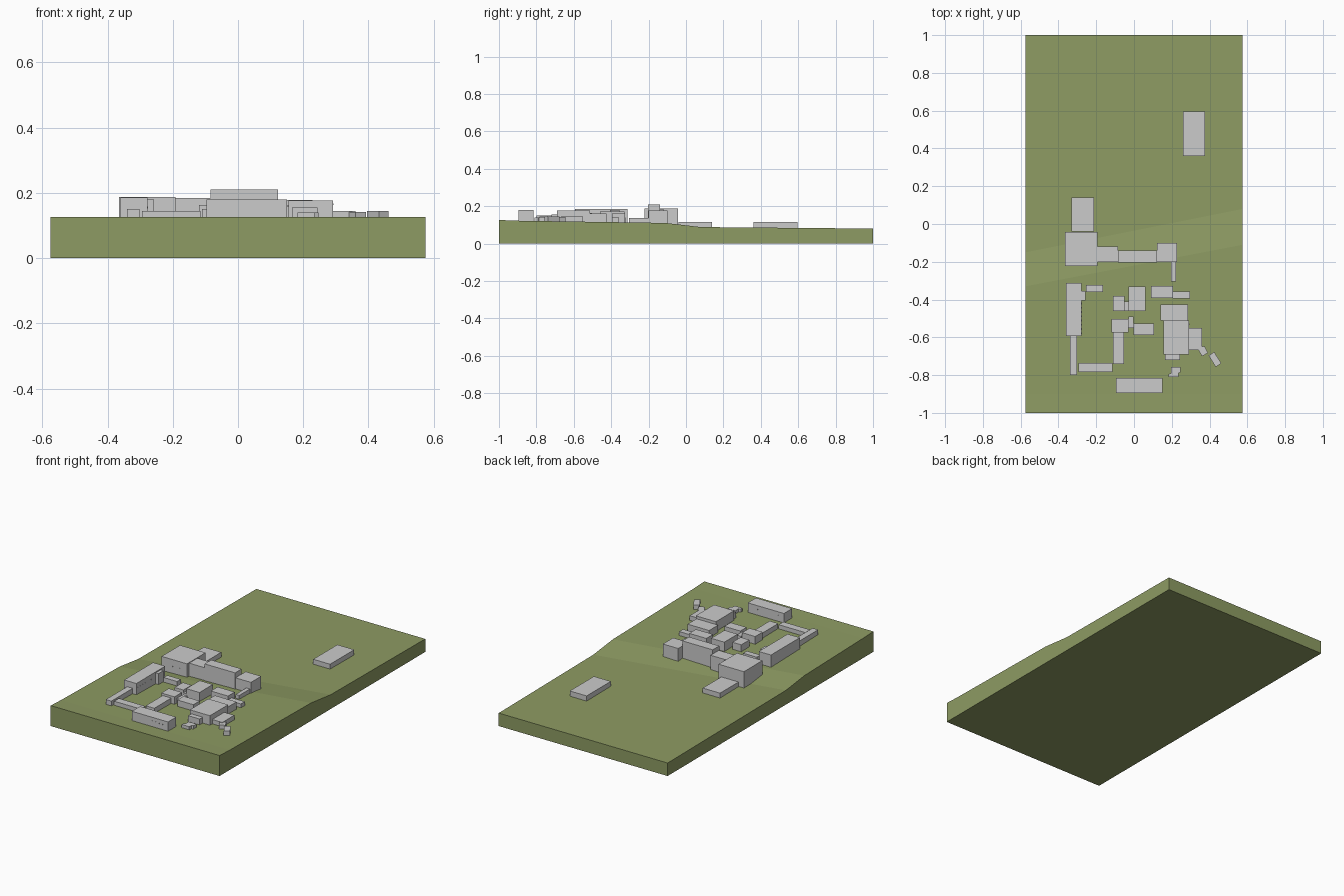
import bpy, bmesh, math

if "Cube" in bpy.data.objects:
    bpy.data.objects.remove(bpy.data.objects["Cube"])

grass = bpy.data.materials.new("grass")
grass.diffuse_color = (0.27, 0.33, 0.125, 1)
grass.use_nodes = True
grass.node_tree.nodes["Principled BSDF"].inputs["Base Color"].default_value = grass.diffuse_color


def finish(name, bm, mat=None):
    bmesh.ops.recalc_face_normals(bm, faces=bm.faces)
    me = bpy.data.meshes.new(name)
    bm.to_mesh(me)
    bm.free()
    ob = bpy.data.objects.new(name, me)
    bpy.context.collection.objects.link(ob)
    if mat:
        me.materials.append(mat)
    return ob


def prism(name, outline, top, base):
    """Flat-roofed block over a plan outline."""
    bm = bmesh.new()
    low = [bm.verts.new((x, y, base)) for x, y in outline]
    face = bm.faces.new(low)
    up = bmesh.ops.extrude_face_region(bm, geom=[face])["geom"]
    for v in up:
        if isinstance(v, bmesh.types.BMVert):
            v.co.z = top
    return finish(name, bm)


def block(name, x0, x1, y0, y1, top):
    base = 0.10 if y1 < -0.3 else 0.07
    return prism(name, [(x0, y0), (x1, y0), (x1, y1), (x0, y1)], top, base)


# Ground slab: level terrace, skewed bank, lower field
def edge_profile(bank_top, bank_foot):
    return [(-1, 0), (-1, 0.126), (-0.9, 0.122), (bank_top, 0.11),
            (bank_foot, 0.088), (1, 0.08), (1, 0)]


bm = bmesh.new()
left = [bm.verts.new((-0.575, y, z)) for y, z in edge_profile(-0.33, -0.15)]
right = [bm.verts.new((0.575, y, z)) for y, z in edge_profile(-0.11, 0.08)]
n = len(left)
for i in range(n):
    j = (i + 1) % n
    bm.faces.new((left[i], left[j], right[j], right[i]))
bm.faces.new(left)
bm.faces.new(right[::-1])
finish("ground", bm, grass)

# Rear range and outbuildings
block("field_building", 0.26, 0.375, 0.36, 0.595, 0.115)
block("rear_annex", -0.33, -0.212, -0.04, 0.14, 0.116)
block("rear_hall", -0.365, -0.192, -0.222, -0.042, 0.188)
block("rear_link", -0.192, -0.084, -0.20, -0.12, 0.184)
block("rear_long_block", -0.084, 0.123, -0.204, -0.14, 0.21)
block("rear_end_block", 0.123, 0.228, -0.20, -0.10, 0.178)
block("rear_corridor", 0.197, 0.222, -0.305, -0.20, 0.136)

# Left wing
block("left_block", -0.36, -0.277, -0.593, -0.312, 0.186)
block("left_stair", -0.277, -0.258, -0.405, -0.355, 0.18)
block("left_shed", -0.255, -0.163, -0.36, -0.324, 0.14)
block("left_corridor", -0.34, -0.302, -0.80, -0.593, 0.15)
block("front_corridor", -0.295, -0.115, -0.783, -0.737, 0.145)

# Central cluster
block("centre_small", -0.11, -0.05, -0.46, -0.38, 0.156)
block("centre_link", -0.05, -0.03, -0.46, -0.41, 0.138)
block("centre_hall", -0.03, 0.06, -0.46, -0.33, 0.17)
block("middle_block", -0.12, -0.03, -0.575, -0.502, 0.163)
block("middle_link", -0.03, -0.002, -0.55, -0.49, 0.145)
block("middle_east", -0.002, 0.107, -0.587, -0.526, 0.156)
block("middle_south", -0.11, -0.052, -0.74, -0.575, 0.15)

# Right wing
block("east_block", 0.09, 0.207, -0.393, -0.327, 0.162)
block("east_annex", 0.207, 0.296, -0.395, -0.357, 0.138)
block("right_north", 0.14, 0.287, -0.512, -0.425, 0.16)
block("right_hall", 0.155, 0.292, -0.69, -0.512, 0.177)
block("right_porch", 0.165, 0.243, -0.72, -0.69, 0.155)
block("right_side", 0.292, 0.36, -0.667, -0.55, 0.145)
prism("right_side_tail", [(0.337, -0.66), (0.36, -0.70), (0.392, -0.683),
                          (0.372, -0.645)], 0.142, 0.1)
prism("angled_hut", [(0.395, -0.697), (0.433, -0.757), (0.462, -0.737),
                     (0.424, -0.677)], 0.145, 0.1)
prism("small_hut", [(0.183, -0.81), (0.235, -0.81), (0.235, -0.79),
                    (0.247, -0.785), (0.247, -0.757), (0.195, -0.757),
                    (0.195, -0.79), (0.183, -0.795)], 0.14, 0.1)
block("front_block", -0.096, 0.15, -0.895, -0.815, 0.179)


# Window rows: small shallow panes along a facade
def windows(name, start, end, z, count, w=0.009, h=0.006):
    (xa, ya), (xb, yb) = start, end
    turn = math.atan2(yb - ya, xb - xa)
    bm = bmesh.new()
    for i in range(count):
        t = (i + 0.5) / count
        made = bmesh.ops.create_cube(bm, size=1)["verts"]
        for v in made:
            dx, dy = v.co.x * w, v.co.y * 0.001
            v.co = (xa + (xb - xa) * t + dx * math.cos(turn) - dy * math.sin(turn),
                    ya + (yb - ya) * t + dx * math.sin(turn) + dy * math.cos(turn),
                    z + v.co.z * h)
    return finish(name, bm)


for side, y in (("front", -0.895), ("back", -0.815)):
    windows("front_block_" + side + "_windows", (-0.09, y), (0.145, y), 0.155, 10)
windows("left_block_windows", (-0.277, -0.59), (-0.277, -0.41), 0.155, 8)
windows("rear_hall_windows", (-0.36, -0.222), (-0.2, -0.222), 0.145, 6)
windows("rear_hall_side_windows", (-0.365, -0.21), (-0.365, -0.05), 0.145, 6)
windows("right_hall_windows", (0.292, -0.54), (0.292, -0.52), 0.165, 1)
